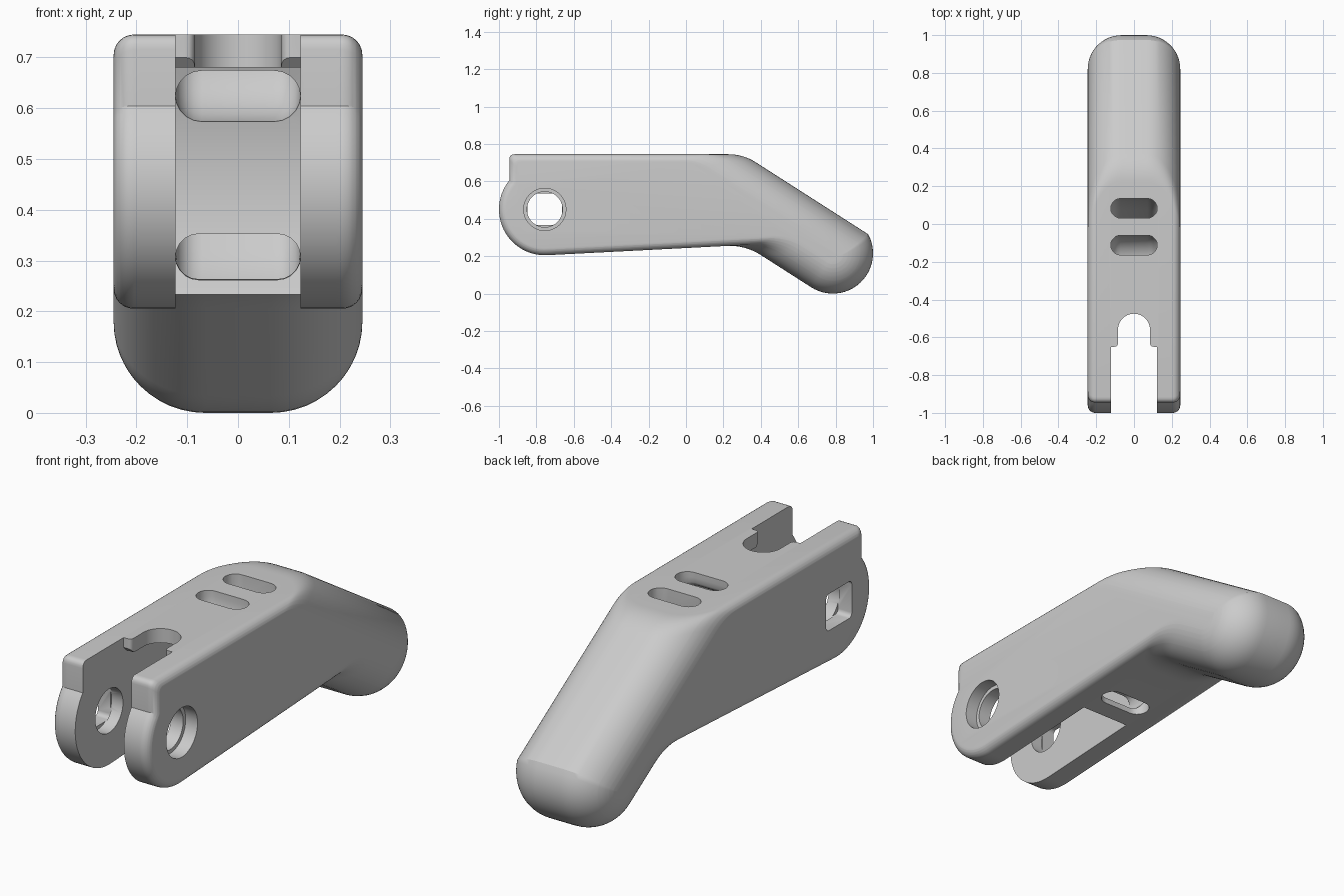
import bpy, bmesh
from math import sin, cos, pi, sqrt, atan, atan2, asin, radians
from mathutils import Vector as V
from mathutils.geometry import intersect_line_line_2d as _unused  # 2D helper family

if "Cube" in bpy.data.objects:
    bpy.data.objects.remove(bpy.data.objects["Cube"])

grey = bpy.data.materials.new("plain grey")
grey.use_nodes = True
grey.diffuse_color = (0.6, 0.6, 0.6, 1)
grey.node_tree.nodes["Principled BSDF"].inputs["Base Color"].default_value = (0.6, 0.6, 0.6, 1)

HALF = 0.245                    # half width
PIVOT = V((-0.755, 0.45))       # bolt axis (y, z)
TIP = V((0.785, 0.215))         # centre of the rounded arm end
TILT = atan(0.64)               # arm slope
ALONG, UP = V((cos(TILT), -sin(TILT))), V((sin(TILT), cos(TILT)))
SMALL, LARGE = 0.04, 0.18       # edge rounding of the block and of the arm


def loft(name, rings):
    """Skin a row of closed rings and cap both ends."""
    bm = bmesh.new()
    rows = [[bm.verts.new(p) for p in ring] for ring in rings]
    for a, b in zip(rows, rows[1:]):
        for i in range(len(a)):
            j = (i + 1) % len(a)
            bm.faces.new((a[i], a[j], b[j], b[i]))
    bm.faces.new(rows[0])
    bm.faces.new(rows[-1])
    bmesh.ops.recalc_face_normals(bm, faces=bm.faces)
    mesh = bpy.data.meshes.new(name)
    bm.to_mesh(mesh)
    bm.free()
    mesh.materials.append(grey)
    ob = bpy.data.objects.new(name, mesh)
    bpy.context.collection.objects.link(ob)
    return ob


def arc(centre, r, a, b, n):
    return [centre + r * V((cos(a + (b - a) * i / n), sin(a + (b - a) * i / n))) for i in range(n + 1)]


def meet(p, d, q, e):
    """Crossing of two lines given by point and direction."""
    return p + d * ((q - p).cross(e) / d.cross(e))


def fillet(corner, d_in, d_out, size, n=8):
    """Soft corner between two directions."""
    a, c = corner - d_in * size, corner + d_out * size
    ts = [i / n for i in range(n + 1)]
    return [a * (1 - t) ** 2 + corner * 2 * t * (1 - t) + c * t * t for t in ts]


def side_profile(d, e):
    """Side outline, with the block inset by d and the arm by e."""
    flat = V((1, 0))
    belly = V((1, 0.0515)).normalized()
    r, dy = 0.245 - d, 0.19 - d
    dz = sqrt(r * r - dy * dy)
    pts = fillet(PIVOT + V((-dy, 0.295 - d)), -flat, V((0, -1)), 0.03, 5)
    pts += arc(PIVOT, r, atan2(dz, -dy), 2 * pi + atan2(-belly.x, belly.y), 28)
    tip_r, tip_h = 0.215 - e, 0.188 - e
    low = meet(pts[-1], belly, TIP - UP * tip_r, ALONG)
    pts += fillet(low, belly, ALONG, 0.1)
    end = arc(TIP, tip_r, -TILT - pi / 2, -TILT + asin(tip_h / tip_r), 24)
    pts += end
    top = meet(TIP + UP * tip_h, ALONG, V((0, 0.745 - d)), flat)
    pts += fillet(top, -ALONG, -flat, 0.08)
    return pts


def inset(radius, s):
    return radius - sqrt(max(0, radius ** 2 - max(0, radius - s) ** 2))


# Body: outline swept across the width with rounded flanks
steps = sorted({round(r * (1 - cos(pi / 2 * i / n)), 5) for r, n in ((SMALL, 6), (LARGE, 12)) for i in range(n + 1)})
stations = [(-HALF + s, s) for s in steps] + [(HALF - s, s) for s in reversed(steps)]
body = loft("handle_body", [[(x, p.x, p.y) for p in side_profile(inset(SMALL, s), inset(LARGE, s))]
                            for x, s in stations])
cutters = []


def cut_x(name, outline, x0, x1):
    cutters.append(loft(name, [[(x, p[0], p[1]) for p in outline] for x in (x0, x1)]))


# Fork cavity with a curved back wall
SLOT = 0.123
wall = arc(PIVOT, 0.596, -asin(0.35 / 0.596), asin(0.23 / 0.596), 24)
cut_x("fork_cavity", wall + [V((-0.63, 0.68)), V((-0.65, 0.7)), V((-0.65, 0.72)), V((-1.1, 0.72)), V((-1.1, 0.1))],
      -SLOT, SLOT)

# Fork opening through the top, narrowing to a round end
half = [V((SLOT, -1.1)), V((SLOT, -0.65))] + fillet(V((0.085, -0.65)), V((-1, 0)), V((0, 1)), 0.02, 4)
outline = half + arc(V((0, -0.56)), 0.085, 0, pi, 20) + [V((-p.x, p.y)) for p in reversed(half)]
cutters.append(loft("fork_opening", [[(p.x, p.y, z) for p in outline] for z in (0.6, 0.85)]))

# Bolt holes: round recess on one tine, square recess on the other
cut_x("bolt_hole_left", arc(PIVOT, 0.095, 0, 2 * pi * 39 / 40, 39), 0.1, 0.3)
cut_x("bolt_recess_left", arc(PIVOT, 0.113, 0, 2 * pi * 39 / 40, 39), 0.185, 0.3)
cut_x("bolt_hole_right", arc(PIVOT, 0.1, 0, 2 * pi * 39 / 40, 39), -0.18, -0.1)
square = []
for k, (sy, sz) in enumerate(((1, 1), (-1, 1), (-1, -1), (1, -1))):
    square += arc(PIVOT + V((0.073 * sy, 0.064 * sz)), 0.02, k * pi / 2, (k + 1) * pi / 2, 4)
cut_x("nut_recess_right", square, -0.3, -0.175)


# Strap channels: a flat pill section swept along a side path
def channel(name, path, thick=0.052):
    path = [V(p) for p in path]
    rings = []
    for i, p in enumerate(path):
        t = (path[min(i + 1, len(path) - 1)] - path[max(i - 1, 0)]).normalized()
        n = V((-t.y, t.x))
        pill = (arc(V((SLOT - thick, 0)), thick, -pi / 2, pi / 2, 10)
                + arc(V((thick - SLOT, 0)), thick, pi / 2, 3 * pi / 2, 10))
        rings.append([(q.x, *(p + n * q.y)) for q in pill])
    cutters.append(loft(name, rings))


channel("front_strap_channel", [(-0.112, 0.85), (-0.112, 0.72)] +
        [tuple(p) for p in arc(V((-0.2, 0.71)), 0.088, 0, -pi / 2, 6)][1:] + [(-0.3, 0.622)])
channel("rear_strap_channel", [(0.083, 0.85), (0.083, 0.66), (0.07, 0.55), (0.03, 0.44),
                               (-0.03, 0.35), (-0.06, 0.28), (-0.065, 0.1)])
channel("lower_strap_channel", [(-0.3, 0.305), (-0.04, 0.31)], 0.045)

# Carve everything out of the body, then drop the cutters
bpy.context.view_layer.objects.active = body
body.select_set(True)
for cutter in cutters:
    cutter.hide_render = True
    mod = body.modifiers.new(cutter.name, "BOOLEAN")
    mod.operation, mod.solver, mod.object = "DIFFERENCE", "EXACT", cutter
    bpy.ops.object.modifier_apply(modifier=mod.name)
    bpy.data.objects.remove(cutter)

bpy.ops.object.shade_smooth_by_angle(angle=radians(30))
